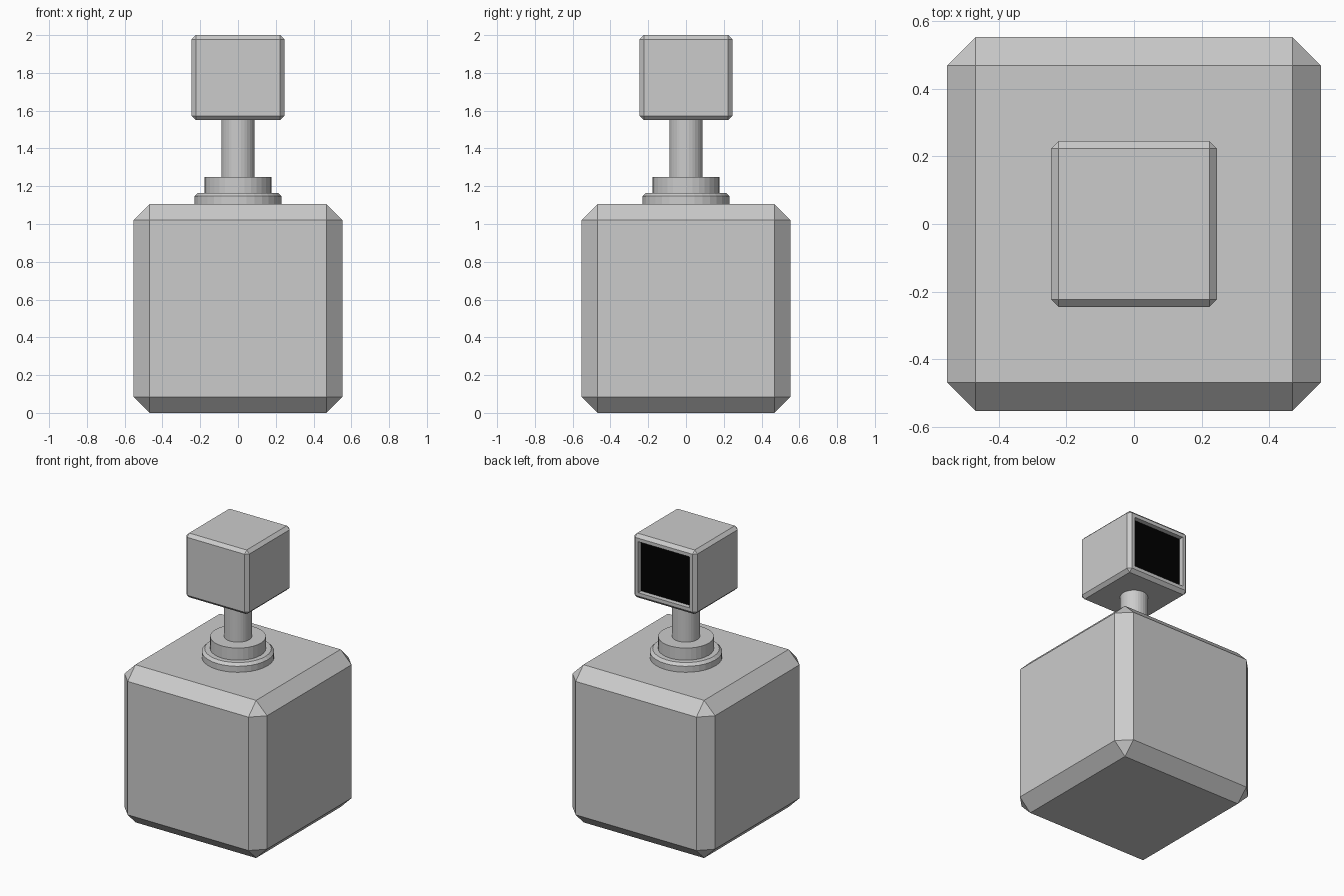
import bpy, bmesh
from mathutils import Vector

if "Cube" in bpy.data.objects:
    bpy.data.objects.remove(bpy.data.objects["Cube"])


def finish(bm, name):
    mesh = bpy.data.meshes.new(name)
    bm.to_mesh(mesh)
    bm.free()
    obj = bpy.data.objects.new(name, mesh)
    bpy.context.collection.objects.link(obj)
    return obj


def chamfered_box(width, z0, z1, chamfer):
    bm = bmesh.new()
    bmesh.ops.create_cube(bm, size=1)
    for v in bm.verts:
        v.co = Vector((v.co.x * width, v.co.y * width,
                       (z0 + z1) / 2 + v.co.z * (z1 - z0)))
    bmesh.ops.bevel(bm, geom=bm.edges[:], offset=chamfer, segments=1,
                    affect='EDGES', profile=0.5)
    return bm


def disc(name, radius, z0, z1, chamfer=0):
    bm = bmesh.new()
    bmesh.ops.create_cone(bm, cap_ends=True, segments=32, radius1=radius,
                          radius2=radius, depth=z1 - z0)
    bmesh.ops.translate(bm, verts=bm.verts, vec=(0, 0, (z0 + z1) / 2))
    if chamfer:
        rim = [e for e in bm.edges if all(v.co.z > z1 - 1e-4 for v in e.verts)]
        bmesh.ops.bevel(bm, geom=rim, offset=chamfer, segments=1,
                        affect='EDGES', profile=0.5)
    return finish(bm, name)


# Large chamfered body
finish(chamfered_box(1.106, 0, 1.105, 0.085), "body")

# Neck: stepped collar and stem
disc("collar_base", 0.23, 1.10, 1.165, 0.018)
disc("collar_step", 0.177, 1.16, 1.25)
disc("neck_stem", 0.088, 1.24, 1.56)

# Head with a recessed screen opening on the back
bm = chamfered_box(0.49, 1.55, 2.0, 0.022)
bm.normal_update()
back = max(bm.faces, key=lambda f: f.calc_center_median().y)
bmesh.ops.inset_region(bm, faces=[back], thickness=0.034)
bmesh.ops.inset_region(bm, faces=[back], thickness=0, depth=-0.033)
back.material_index = 1
head = finish(bm, "head")

# Grey casing and black screen
for label, colour in (("casing", (0.8, 0.8, 0.8, 1)), ("screen", (0, 0, 0, 1))):
    mat = bpy.data.materials.new(label)
    mat.diffuse_color = colour
    mat.use_nodes = True
    mat.node_tree.nodes["Principled BSDF"].inputs["Base Color"].default_value = mat.diffuse_color
    head.data.materials.append(mat)
